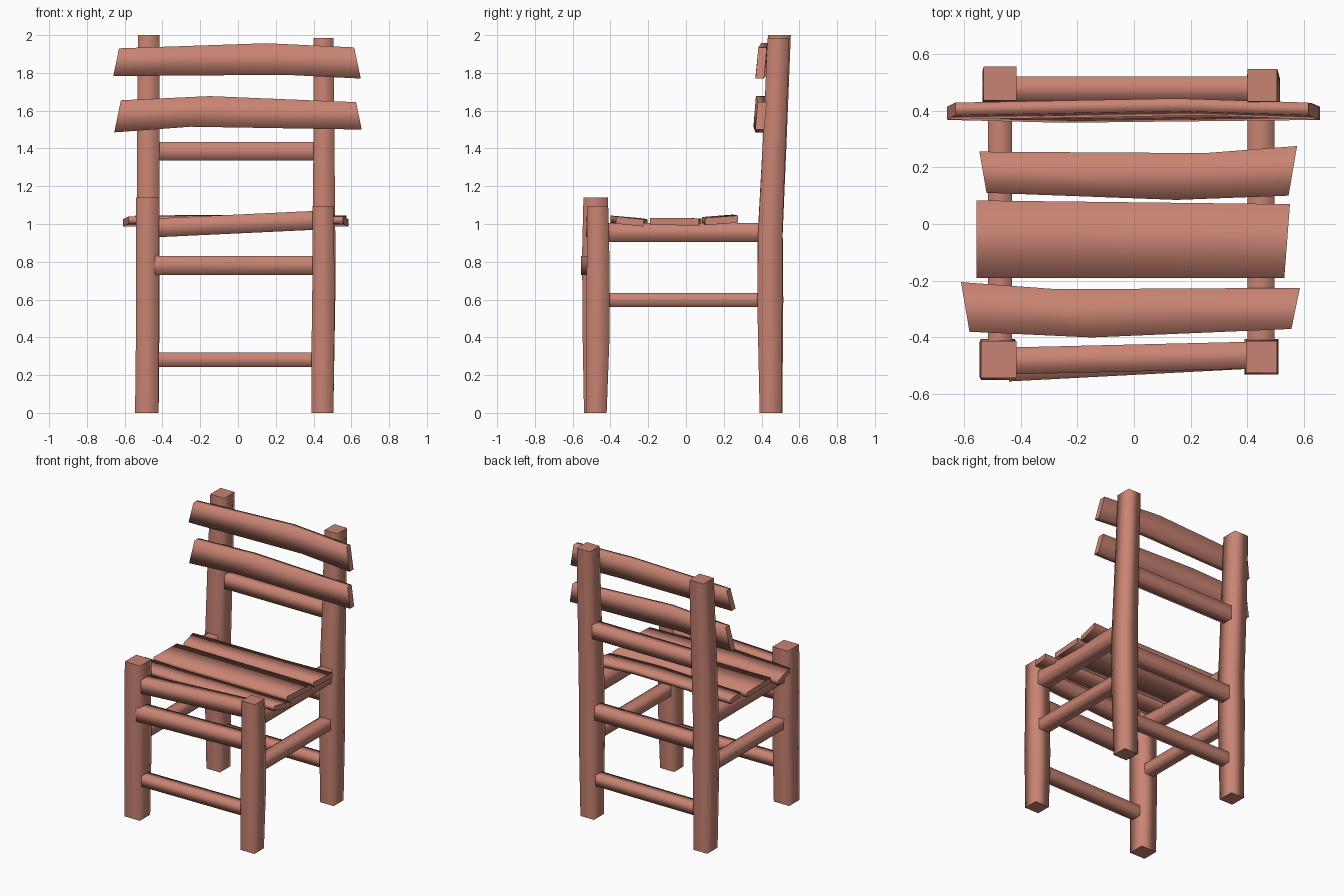
import bpy, bmesh

wood = bpy.data.materials.new("terracotta_wood")
wood.diffuse_color = (0.58, 0.23, 0.17, 1)


def loft(name, sections):
    """Skin four-cornered sections; long edges are soft, end edges are sharp."""
    bm = bmesh.new()
    rings = [[bm.verts.new(p) for p in s] for s in sections]
    for a, b in zip(rings, rings[1:]):
        for i in range(4):
            j = (i + 1) % 4
            bm.faces.new((a[i], a[j], b[j], b[i])).smooth = True
    for cap in (rings[0], rings[-1]):
        for e in bm.faces.new(cap).edges:
            e.smooth = False
    bmesh.ops.recalc_face_normals(bm, faces=bm.faces[:])
    me = bpy.data.meshes.new(name)
    bm.to_mesh(me)
    bm.free()
    me.materials.append(wood)
    ob = bpy.data.objects.new(name, me)
    bpy.context.collection.objects.link(ob)
    return ob


def post(name, levels):
    # level: z, x0, x1, y0, y1
    loft(name, [[(x0, y0, z), (x1, y0, z), (x1, y1, z), (x0, y1, z)]
                for z, x0, x1, y0, y1 in levels])


def rail_x(name, ends):
    # end: x, y0, y1, z0, z1
    loft(name, [[(x, y0, z0), (x, y1, z0), (x, y1, z1), (x, y0, z1)]
                for x, y0, y1, z0, z1 in ends])


def rail_y(name, x0, x1, z0, z1):
    loft(name, [[(x0, y, z0), (x1, y, z0), (x1, y, z1), (x0, y, z1)]
                for y in (-0.43, 0.41)])


def seat_slat(name, stations, front_z, back_z, thick):
    # station: front x, front y, back x, back y, lift
    loft(name, [[(xa, ya, front_z + d - thick), (xb, yb, back_z + d - thick),
                 (xb, yb, back_z + d), (xa, ya, front_z + d)]
                for xa, ya, xb, yb, d in stations])


def back_slat(name, stations, low_y, high_y, thick):
    # station: lower x, lower z, upper x, upper z, bow towards the back
    loft(name, [[(xa, low_y + d, za), (xb, high_y + d, zb),
                 (xb, high_y + d + thick, zb), (xa, low_y + d + thick, za)]
                for xa, za, xb, zb, d in stations])


# Posts
post("front_post_left", [(0, -0.545, -0.42, -0.54, -0.42),
                         (0.45, -0.54, -0.42, -0.548, -0.405),
                         (0.85, -0.54, -0.42, -0.55, -0.41),
                         (1.14, -0.54, -0.415, -0.543, -0.412)])
post("front_post_right", [(0, 0.39, 0.505, -0.53, -0.42),
                          (0.4, 0.39, 0.51, -0.53, -0.405),
                          (0.8, 0.395, 0.51, -0.525, -0.405),
                          (1.095, 0.395, 0.505, -0.525, -0.412)])
post("back_post_left", [(0, -0.53, -0.42, 0.39, 0.51),
                        (0.6, -0.535, -0.415, 0.377, 0.515),
                        (0.95, -0.535, -0.415, 0.38, 0.512),
                        (1.5, -0.535, -0.415, 0.41, 0.535),
                        (2.0, -0.53, -0.415, 0.435, 0.555)])
post("back_post_right", [(0, 0.395, 0.505, 0.39, 0.505),
                         (0.6, 0.395, 0.515, 0.377, 0.51),
                         (0.95, 0.395, 0.515, 0.382, 0.51),
                         (1.5, 0.4, 0.51, 0.41, 0.53),
                         (1.985, 0.4, 0.505, 0.432, 0.547)])

# Rails across the front
rail_x("front_seat_rail", [(-0.43, -0.53, -0.435, 0.93, 1.03),
                           (0.42, -0.51, -0.415, 0.97, 1.07)])
rail_x("front_middle_rail", [(-0.44, -0.555, -0.46, 0.73, 0.83),
                             (0.42, -0.51, -0.43, 0.73, 0.83)])
rail_x("front_low_rail", [(-0.43, -0.52, -0.44, 0.243, 0.32),
                          (0.42, -0.51, -0.43, 0.243, 0.32)])

# Rails across the back
for label, y0, y1, z0, z1 in (("upper", 0.435, 0.52, 1.335, 1.435),
                              ("middle", 0.42, 0.5, 0.73, 0.83),
                              ("low", 0.41, 0.49, 0.243, 0.32)):
    rail_x("back_" + label + "_rail",
           [(-0.43, y0, y1, z0, z1), (0.42, y0, y1, z0, z1)])

# Side rails
for side, x0, x1 in (("left", -0.515, -0.43), ("right", 0.4, 0.495)):
    rail_y("seat_rail_" + side, x0, x1, 0.905, 1.005)
    rail_y("side_low_rail_" + side, x0 + 0.005, x1 - 0.005, 0.56, 0.635)

# Seat slats
seat_slat("seat_slat_front", [(-0.58, -0.38, -0.61, -0.205, 0),
                              (-0.15, -0.4, -0.27, -0.23, 0.005),
                              (0.555, -0.37, 0.585, -0.225, 0)],
          1.04, 1.025, 0.038)
seat_slat("seat_slat_middle", [(-0.555, -0.19, -0.555, 0.083, 0),
                               (0.53, -0.19, 0.55, 0.07, 0)],
          1.033, 1.03, 0.038)
seat_slat("seat_slat_back", [(-0.52, 0.11, -0.545, 0.255, 0),
                             (0.15, 0.085, 0.25, 0.25, 0.005),
                             (0.545, 0.1, 0.575, 0.275, 0)],
          1.032, 1.045, 0.038)

# Back slats
back_slat("back_slat_upper", [(-0.66, 1.783, -0.63, 1.93, 0),
                              (0.25, 1.79, 0.15, 1.957, 0.015),
                              (0.65, 1.77, 0.615, 1.935, 0)],
          0.368, 0.383, 0.045)
back_slat("back_slat_lower", [(-0.655, 1.485, -0.62, 1.655, 0.01),
                              (-0.25, 1.515, -0.15, 1.677, 0),
                              (0.655, 1.5, 0.625, 1.645, 0.01)],
          0.357, 0.37, 0.047)
